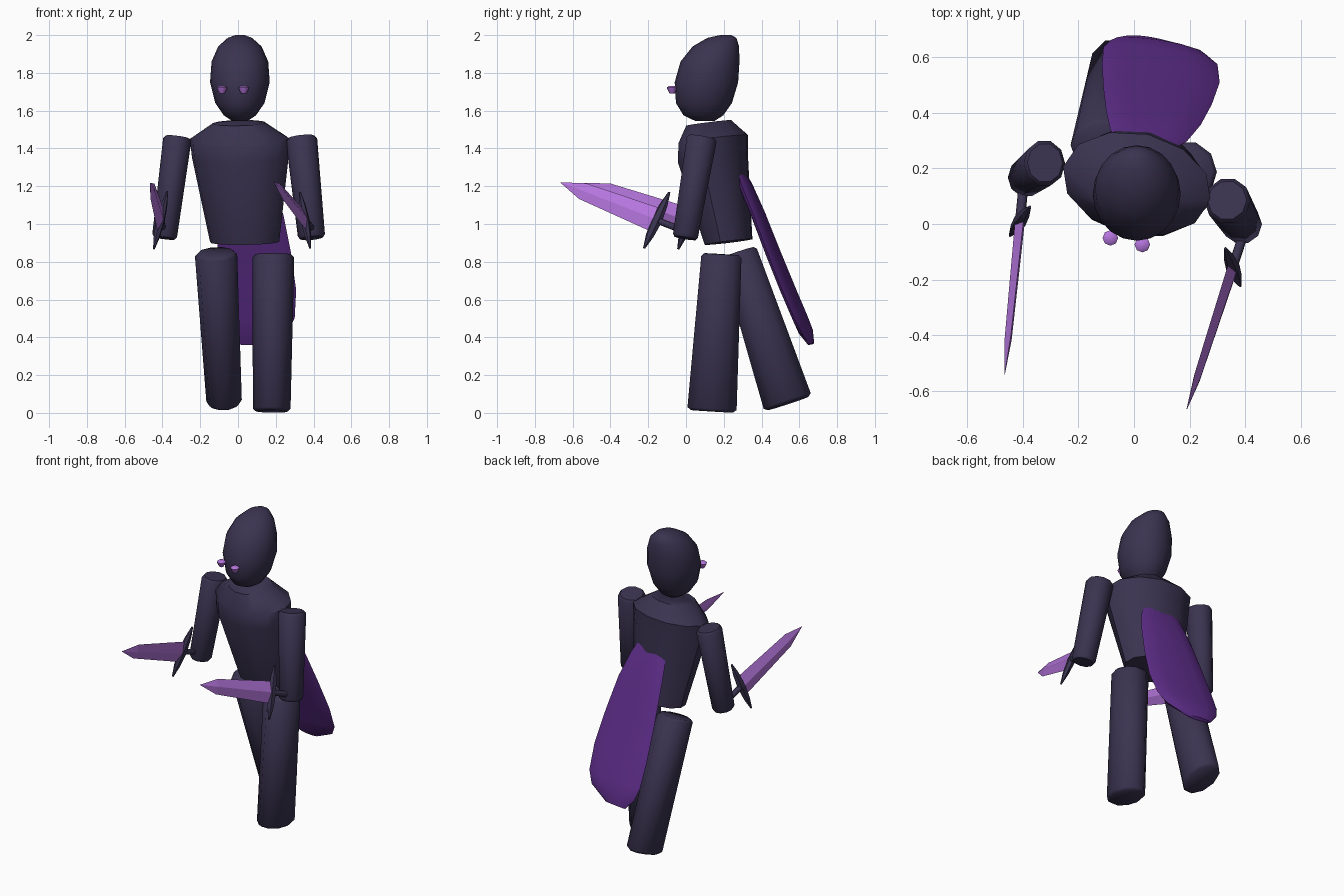
import bpy, bmesh, math
from mathutils import Vector

cube = bpy.data.objects.get("Cube")
if cube:
    bpy.data.objects.remove(cube, do_unlink=True)


def material(name, rgb):
    m = bpy.data.materials.new(name)
    m.use_nodes = True
    m.diffuse_color = (*rgb, 1)
    m.node_tree.nodes["Principled BSDF"].inputs["Base Color"].default_value = (*rgb, 1)
    return m


DARK = material("dark violet body", (0.042, 0.033, 0.08))
CAPE = material("purple cape", (0.11, 0.026, 0.25))
BLADE = material("lilac blade", (0.46, 0.18, 0.72))


def loft(name, rings, mat, sides=10, smooth=50):
    """Skin a row of elliptical rings, each (centre, u axis, v axis)."""
    bm = bmesh.new()
    loops = []
    for c, u, v in rings:
        angles = [math.tau * i / sides for i in range(sides)]
        loops.append([bm.verts.new(c + u * math.cos(a) + v * math.sin(a)) for a in angles])
    for low, high in zip(loops, loops[1:]):
        for i in range(sides):
            j = (i + 1) % sides
            bm.faces.new((low[i], low[j], high[j], high[i]))
    bm.faces.new(loops[0])
    bm.faces.new(loops[-1])
    bmesh.ops.recalc_face_normals(bm, faces=bm.faces)
    mesh = bpy.data.meshes.new(name)
    bm.to_mesh(mesh)
    bm.free()
    mesh.materials.append(mat)
    if smooth:
        mesh.polygons.foreach_set("use_smooth", [True] * len(mesh.polygons))
        mesh.set_sharp_from_angle(angle=math.radians(smooth))
    obj = bpy.data.objects.new(name, mesh)
    bpy.context.collection.objects.link(obj)
    return obj


def limb(name, top, bottom, top_size, bottom_size, chamfer=0.015):
    """Tapered cylinder with softened ends; sizes are (half width, half depth)."""
    top, bottom = Vector(top), Vector(bottom)
    axis = (bottom - top).normalized()
    v = axis.cross(Vector((1, 0, 0))).normalized()
    u = v.cross(axis)
    steps = [(top, top_size, 0.85), (top + axis * chamfer, top_size, 1),
             (bottom - axis * chamfer, bottom_size, 1), (bottom, bottom_size, 0.85)]
    loft(name, [(p, u * s[0] * k, v * s[1] * k) for p, s, k in steps], DARK)


# Head: egg leaning backwards (z, y, half width, half depth)
head = [(1.545, 0.10, 0.04, 0.05), (1.575, 0.092, 0.085, 0.105), (1.64, 0.095, 0.13, 0.148),
        (1.75, 0.108, 0.158, 0.168), (1.86, 0.127, 0.15, 0.156), (1.94, 0.158, 0.115, 0.123),
        (1.985, 0.19, 0.065, 0.077), (2.0, 0.21, 0.025, 0.03)]
loft("head", [(Vector((0.01, y, z)), Vector((w, 0, 0)), Vector((0, d, 0)))
              for z, y, w, d in head], DARK, 20, 80)

# Eyes
eye = [(1.69, 0.012), (1.705, 0.021), (1.722, 0.028), (1.731, 0.017)]
for name, x, y in (("right_eye", -0.085, -0.05), ("left_eye", 0.03, -0.074)):
    loft(name, [(Vector((x, y, z)), Vector((r, 0, 0)), Vector((0, r, 0)))
                for z, r in eye], BLADE, 8)

# Torso: turned a little about z (z, x, y, half width, half depth)
yaw = math.radians(-13)
across = Vector((math.cos(yaw), math.sin(yaw), 0))
along = Vector((-math.sin(yaw), math.cos(yaw), 0.13))
torso = [(0.905, 0.035, 0.225, 0.188, 0.125), (1.35, 0.012, 0.142, 0.262, 0.185),
         (1.45, 0.01, 0.145, 0.272, 0.182), (1.535, 0.005, 0.12, 0.14, 0.122)]
loft("torso", [(Vector((x, y, z)), across * w, along * d) for z, x, y, w, d in torso], DARK, 12, 40)

# Arms and legs
limb("left_arm", (0.335, 0.085, 1.46), (0.39, -0.005, 0.925), (0.083, 0.084), (0.072, 0.07))
limb("right_arm", (-0.32, 0.22, 1.46), (-0.39, 0.165, 0.925), (0.075, 0.084), (0.066, 0.07))
limb("left_leg", (0.188, 0.188, 0.84), (0.178, 0.137, 0.008), (0.11, 0.112), (0.1, 0.137))
limb("right_leg", (-0.117, 0.277, 0.85), (-0.073, 0.54, 0.05), (0.112, 0.105), (0.094, 0.138))

# Cape: tapered slab sweeping back (z, y, left edge, right edge)
cape = [(1.31, 0.275, -0.06, 0.13), (1.2, 0.318, -0.085, 0.19), (1.05, 0.385, -0.1, 0.24),
        (0.85, 0.465, -0.11, 0.28), (0.65, 0.548, -0.115, 0.308), (0.5, 0.612, -0.11, 0.3),
        (0.43, 0.64, -0.085, 0.26), (0.365, 0.662, -0.03, 0.13)]
rings = []
for z, y, x0, x1 in cape:
    mid, half = (x0 + x1) / 2, (x1 - x0) / 2
    thick = 0.028 if 0.4 < z < 1.3 else 0.012
    rings.append((Vector((mid, y - 0.15 * (mid - 0.05), z)),
                  Vector((half, -0.15 * half, 0)), Vector((0, thick, 0.4 * thick))))
loft("cape", rings, CAPE, 12, 60)


def sword(side, base, tip, guard_dir):
    base, tip = Vector(base), Vector(tip)
    length = (tip - base).length
    a = (tip - base).normalized()
    n = a.cross(Vector(guard_dir)).normalized()
    g = n.cross(a)
    # Diamond-section blade (fraction, half width, half thickness)
    blade = [(0, 0.068, 0.018), (0.77, 0.046, 0.013), (1, 0.001, 0.001)]
    loft(side + "_blade", [(base + a * length * t, g * w, n * h) for t, w, h in blade],
         BLADE, 4, 0)
    # Crossguard: spindle pointed at both ends
    guard = [(-0.165, 0.006), (-0.09, 0.022), (0, 0.03), (0.09, 0.022), (0.165, 0.006)]
    loft(side + "_guard", [(base + g * t, a * r, n * r * 0.8) for t, r in guard], DARK, 6, 0)
    # Grip reaching into the hand
    loft(side + "_grip", [(base + a * t, g * 0.018, n * 0.018) for t in (-0.15, 0)], DARK, 8)


sword("left_sword", (0.355, -0.155, 1.02), (0.19, -0.665, 1.22), (-0.06, 0.11, 0.3))
sword("right_sword", (-0.41, 0.01, 1.02), (-0.465, -0.54, 1.217), (0.07, 0.1, 0.3))
